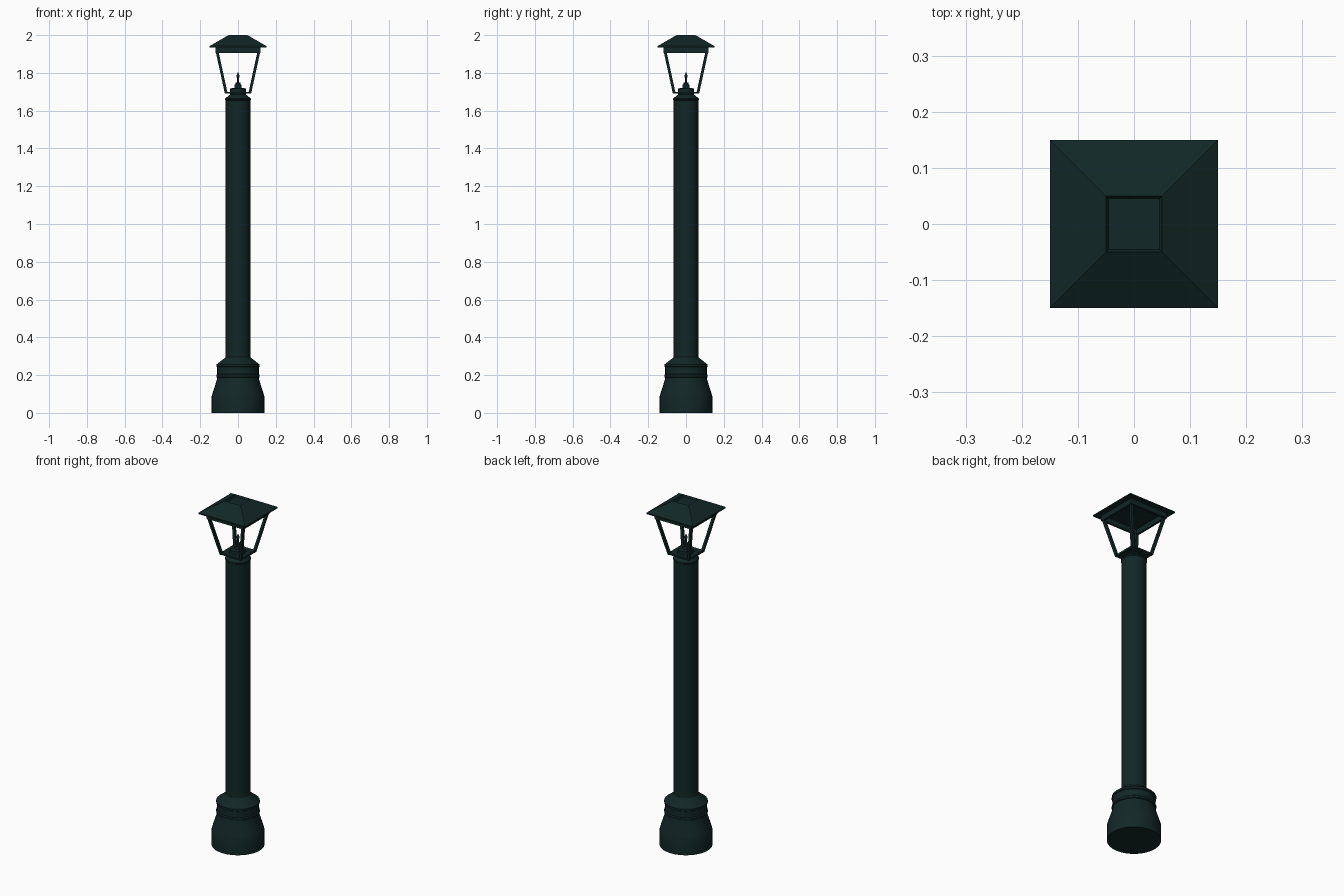
import bpy, bmesh, math
from mathutils import Vector

if "Cube" in bpy.data.objects:
    bpy.data.objects.remove(bpy.data.objects["Cube"])

paint = bpy.data.materials.new("dark green paint")
paint.diffuse_color = (0.006, 0.02, 0.02, 1)
paint.use_nodes = True
paint.node_tree.nodes["Principled BSDF"].inputs["Base Color"].default_value = paint.diffuse_color


def finish(bm, name, smooth=False):
    bmesh.ops.recalc_face_normals(bm, faces=bm.faces)
    me = bpy.data.meshes.new(name)
    bm.to_mesh(me)
    bm.free()
    ob = bpy.data.objects.new(name, me)
    bpy.context.collection.objects.link(ob)
    me.materials.append(paint)
    if smooth:
        bpy.ops.object.select_all(action='DESELECT')
        ob.select_set(True)
        bpy.context.view_layer.objects.active = ob
        bpy.ops.object.shade_smooth_by_angle(angle=math.radians(25))
    return ob


def rings(name, profile, sides, closed=False, turn=0.0, smooth=False):
    """Stack rings of (radius, z); closed joins last ring to first, else caps."""
    bm = bmesh.new()
    loops = []
    for r, z in profile:
        loops.append([bm.verts.new((r * math.cos(turn + 2 * math.pi * i / sides),
                                    r * math.sin(turn + 2 * math.pi * i / sides), z))
                      for i in range(sides)])
    pairs = list(zip(loops, loops[1:]))
    if closed:
        pairs.append((loops[-1], loops[0]))
    else:
        bm.faces.new(loops[0][::-1])
        bm.faces.new(loops[-1])
    for a, b in pairs:
        for i in range(sides):
            j = (i + 1) % sides
            bm.faces.new((a[i], a[j], b[j], b[i]))
    return finish(bm, name, smooth)


def round_part(name, profile, sides=32):
    return rings(name, profile, sides, smooth=True)


def square_part(name, profile, closed=True):
    # profile is given as half widths
    return rings(name, [(h * math.sqrt(2), z) for h, z in profile], 4, closed, math.pi / 4)


# Flared foot with a collar
round_part("foot", [(0.14, 0), (0.14, 0.085), (0.133, 0.11), (0.112, 0.175), (0.11, 0.187),
                    (0.115, 0.19), (0.115, 0.2), (0.11, 0.205), (0.11, 0.242),
                    (0.115, 0.246), (0.115, 0.256), (0.068, 0.292), (0.065, 0.297)])

# Column with a top ring and neck
round_part("column", [(0.065, 0.28), (0.065, 1.655), (0.068, 1.658), (0.068, 1.665),
                      (0.042, 1.685), (0.042, 1.705)])

# Candle holder and flame-shaped lamp
round_part("lamp_holder", [(0.042, 1.70), (0.042, 1.718), (0.019, 1.72), (0.019, 1.738),
                           (0.012, 1.74), (0.012, 1.75)], 24)
round_part("lamp_flame", [(0.004, 1.745), (0.004, 1.77), (0.008, 1.78), (0.006, 1.793),
                          (0.001, 1.803)], 12)

# Square frame the lantern stands on
square_part("lantern_tray", [(0.035, 1.69), (0.068, 1.69), (0.068, 1.70), (0.035, 1.70)])

# Four leaning corner bars
half = 0.0075
for n, (sx, sy) in enumerate([(1, 1), (-1, 1), (-1, -1), (1, -1)]):
    bm = bmesh.new()
    ends = []
    for h, z in ((0.062, 1.69), (0.111, 1.915)):
        ends.append([bm.verts.new((sx * h + dx * half, sy * h + dy * half, z))
                     for dx, dy in ((-1, -1), (1, -1), (1, 1), (-1, 1))])
    bm.faces.new(ends[0])
    bm.faces.new(ends[1])
    for i in range(4):
        j = (i + 1) % 4
        bm.faces.new((ends[0][i], ends[0][j], ends[1][j], ends[1][i]))
    finish(bm, "corner_bar_%d" % (n + 1))

# Hollow square band under the roof
square_part("roof_band", [(0.108, 1.905), (0.12, 1.905), (0.12, 1.937), (0.108, 1.937)])

# Hollow hipped roof with a flat top
square_part("roof", [(0.108, 1.935), (0.15, 1.935), (0.15, 1.942), (0.05, 2.0),
                     (0.045, 1.99)], closed=False)
